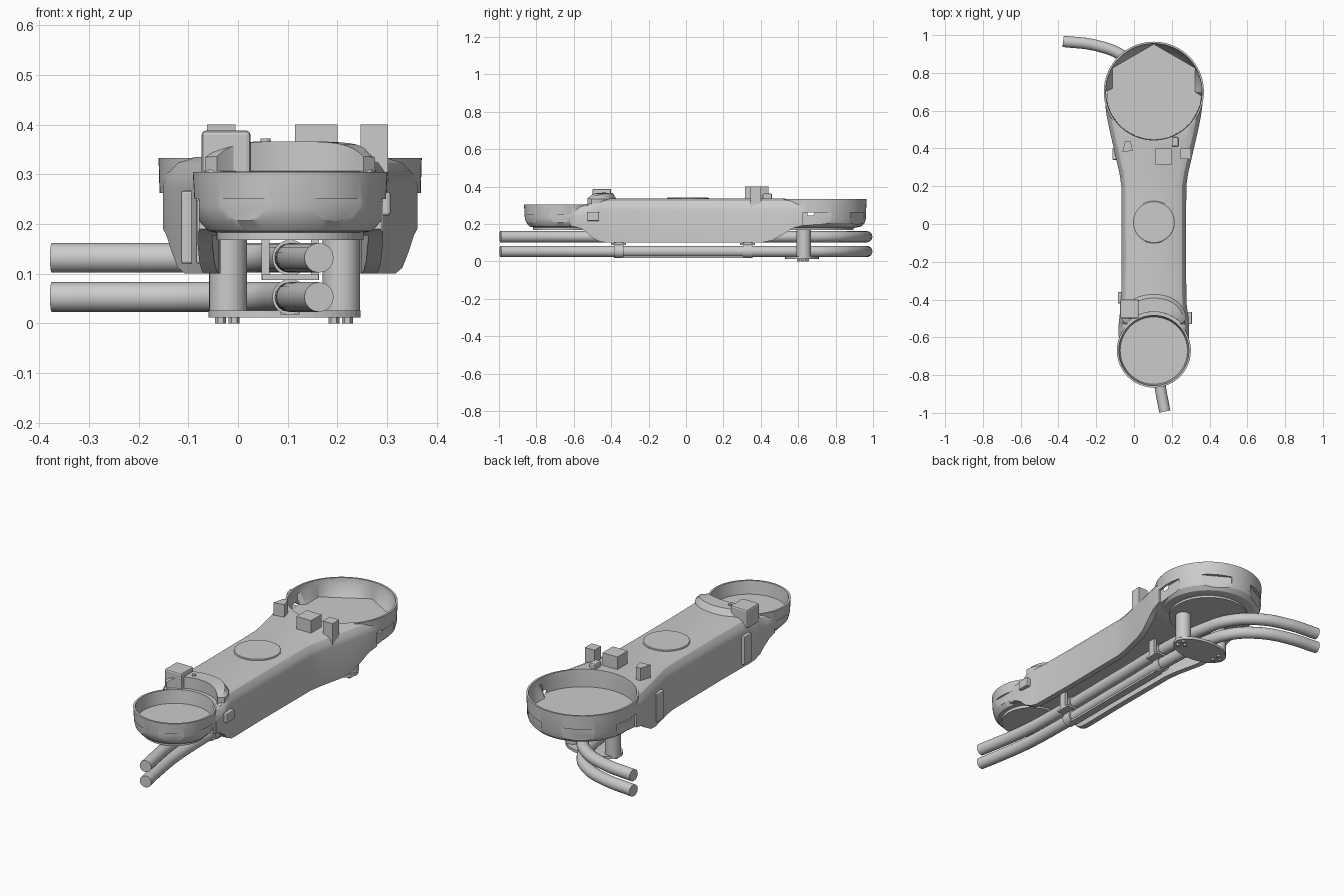
import bpy, bmesh, math
from mathutils import Matrix

if "Cube" in bpy.data.objects:
    bpy.data.objects.remove(bpy.data.objects["Cube"])

CX = 0.105            # centre line of the arm
BIG_Y, SMALL_Y = 0.70, -0.67


def smooth(ob, angle=30):
    bpy.ops.object.select_all(action='DESELECT')
    ob.select_set(True)
    bpy.context.view_layer.objects.active = ob
    bpy.ops.object.shade_smooth_by_angle(angle=math.radians(angle))
    return ob


def loft(name, rings):
    """Closed skin through equal-length rings with capped ends."""
    bm = bmesh.new()
    vs = [[bm.verts.new(p) for p in r] for r in rings]
    n = len(rings[0])
    for a, b in zip(vs, vs[1:]):
        for i in range(n):
            j = (i + 1) % n
            bm.faces.new((a[i], a[j], b[j], b[i]))
    bm.faces.new(vs[0])
    bm.faces.new(vs[-1])
    bmesh.ops.recalc_face_normals(bm, faces=bm.faces)
    me = bpy.data.meshes.new(name)
    bm.to_mesh(me)
    bm.free()
    ob = bpy.data.objects.new(name, me)
    bpy.context.collection.objects.link(ob)
    return ob


def ring(x, y, z, r, n=64, ry=None):
    ry = ry or r
    return [(x + r * math.cos(2 * math.pi * i / n), y + ry * math.sin(2 * math.pi * i / n), z) for i in range(n)]


def half_hex_ring(x, y, z, r, n=72):
    """Round at the front, straight hexagon chords at the back."""
    pts = []
    for i in range(n):
        t = 2 * math.pi * i / n
        q = r
        if t < math.pi:
            d = (t + math.pi / 6) % (math.pi / 3) - math.pi / 6
            q = r * math.cos(math.pi / 6) / math.cos(d)
        pts.append((x + q * math.cos(t), y + q * math.sin(t), z))
    return pts


def turned(name, x, y, profile, n=64, ry=None):
    return loft(name, [ring(x, y, z, r, n, ry) for r, z in profile])


def box(name, x0, x1, y0, y1, z0, z1, bevel=0.0):
    ob = loft(name, [[(x0, y0, z), (x1, y0, z), (x1, y1, z), (x0, y1, z)] for z in (z0, z1)])
    if bevel:
        m = ob.modifiers.new("bevel", 'BEVEL')
        m.width, m.segments = bevel, 2
    return ob


def boolean(ob, tool, op):
    m = ob.modifiers.new("cut", 'BOOLEAN')
    m.object, m.operation, m.solver = tool, op, 'EXACT'
    bpy.context.view_layer.objects.active = ob
    bpy.ops.object.modifier_apply(modifier=m.name)
    bpy.data.objects.remove(tool)


# arm shell: y, half width, bottom, top
stations = [(-0.62, .186, .19, .304), (-0.57, .187, .18, .304), (-0.53, .186, .155, .306),
            (-0.50, .183, .125, .335), (-0.46, .178, .106, .335), (-0.42, .173, .10, .335),
            (-0.2, .17, .10, .335), (0.2, .172, .10, .335), (0.27, .182, .10, .335),
            (0.40, .212, .10, .335), (0.46, .226, .112, .335), (0.52, .239, .145, .335),
            (0.57, .249, .177, .335), (0.62, .256, .19, .335), (0.68, .260, .195, .335)]


def section(y, w, zb, zt):
    half = [(w, zb), (w, zt - .06), (w - .006, zt - .035), (w - .022, zt - .012), (w - .05, zt)]
    return [(CX + x, y, z) for x, z in half] + [(CX - x, y, z) for x, z in reversed(half)]


body = loft("arm_body", [section(*s) for s in stations])
boolean(body, turned("big_cup", CX, BIG_Y, [(.20, .179), (.235, .186), (.255, .205), (.262, .23), (.265, .333)], 72), 'UNION')
boolean(body, turned("small_cup", CX, SMALL_Y, [(.14, .181), (.165, .186), (.185, .208), (.192, .235), (.196, .305)], 72), 'UNION')

# hollow channel under the arm
channel = loft("channel", [[(CX + s * (w - .03), y, z) for s, z in ((1, .0), (1, .177), (-1, .177), (-1, .0))]
                           for y, w, _, _ in stations])
boolean(body, channel, 'DIFFERENCE')

# cup pockets
pocket = loft("big_pocket", [half_hex_ring(CX, BIG_Y, .245, .252), ring(CX, BIG_Y, .30, .253, 72),
                             ring(CX, BIG_Y, .36, .257, 72)])
boolean(body, pocket, 'DIFFERENCE')
boolean(body, turned("small_pocket", CX, SMALL_Y, [(.178, .238), (.186, .3061), (.205, .3062), (.207, .4)], 72), 'DIFFERENCE')

# flat notches around the outside of the cups
for cy, dist, top, angles in ((BIG_Y, .247, .262, (0, 60, 120, 180)), (SMALL_Y, .184, .25, (180, 240, 300, 360))):
    for a in angles:
        cut = box("notch", dist, dist + .1, -.075, .075, .1, top)
        cut.data.transform(Matrix.Translation((CX, cy, 0)) @ Matrix.Rotation(math.radians(a), 4, 'Z'))
        boolean(body, cut, 'DIFFERENCE')
smooth(body)

# round plates under the cups and the disc on top
turned("big_under_plate", CX, BIG_Y, [(.195, .168), (.195, .182)])
turned("small_under_plate", CX, SMALL_Y, [(.148, .168), (.148, .184)])
smooth(turned("top_disc", CX, .01, [(.112, .33), (.112, .338), (.108, .341)]))

# raised collar behind the small cup
arc = []
for i in range(25):
    t = math.radians(44 + 92 * i / 24)
    outer = .298 - .06 * abs(i / 12 - 1) ** 3
    h = .366 - .03 * abs(i / 12 - 1) ** 4
    c, s = math.cos(t), math.sin(t)
    arc.append([(CX + r * c, SMALL_Y + r * s, z) for r, z in
                ((.205, .29), (.205, h), (outer - .02, h), (outer, .334), (outer, .29))])
smooth(loft("cup_collar", arc))
box("collar_block", -.073, .025, -.50, -.40, .29, .388, .008)
turned("collar_pin", .055, -.44, [(.01, .33), (.01, .372)], 16)

# blocks on top in front of the big cup
for i, (x0, x1, y0, y1, skew) in enumerate(((-.062, -.005, .38, .44, .015), (.115, .20, .315, .40, .0), (.247, .302, .345, .40, .0))):
    loft("top_block_%d" % i, [[(x0, y0, z), (x1, y0 + skew * .6, z), (x1 - skew, y1, z), (x0 + skew, y1, z)] for z in (.28, .40)])
box("top_tab", .20, .235, .41, .46, .31, .362, .006)

# tabs on the sides
box("left_rear_tab", -.115, -.08, .34, .40, .12, .267, .005)
box("left_front_tab", -.085, -.055, -.42, -.36, .12, .267, .005)
box("right_front_tab", .27, .307, -.53, -.465, .217, .265, .005)

# two curved hoses
path = [(.163, -.993), (.14, -.87), (.115, -.70), (.105, -.50), (.105, 0), (.105, .45),
        (.085, .65), (.04, .79), (-.06, .89), (-.20, .945), (-.375, .967)]
for name, z in (("upper_hose", .132), ("lower_hose", .053)):
    cu = bpy.data.curves.new(name, 'CURVE')
    cu.dimensions = '3D'
    cu.bevel_depth, cu.bevel_resolution, cu.use_fill_caps = .03, 6, True
    sp = cu.splines.new('BEZIER')
    sp.bezier_points.add(len(path) - 1)
    for p, (x, y) in zip(sp.bezier_points, path):
        p.co = (x, y, z)
        p.handle_left_type = p.handle_right_type = 'AUTO'
    ob = bpy.data.objects.new(name, cu)
    bpy.context.collection.objects.link(ob)
    bpy.ops.object.select_all(action='DESELECT')
    ob.select_set(True)
    bpy.context.view_layer.objects.active = ob
    bpy.ops.object.convert(target='MESH')
    smooth(bpy.context.object, 40)

# hose clamps hanging in the channel
for y in (-.36, .33):
    for z in (.132, .053):
        c = turned("hose_clamp", 0, 0, [(.036, -.025), (.036, .025)], 32)
        c.data.transform(Matrix.Translation((CX, y, z)) @ Matrix.Rotation(math.pi / 2, 4, 'X'))
        smooth(c)
    box("clamp_web", .048, .162, y - .04, y + .04, .087, .098)
    for s in (-1, 1):
        x = CX + s * .05
        box("clamp_hanger", x - .008, x + .008, y - .02, y + .02, .087, .18)
box("hose_strip", .085, .125, -.35, .32, .018, .028)

# rear hose support: pillars, plate and bolts
turned("support_plate", .094, .62, [(.153, .012), (.153, .026)], 48, .09)
for x in (-.02, .208):
    smooth(turned("support_pillar", x, .63, [(.038, .024), (.038, .172)], 32))
    for dx, dy in ((-.015, 0), (.012, .022), (.012, -.022)):
        turned("support_bolt", x + dx, .625 + dy, [(.011, 0), (.011, .014)], 6)
